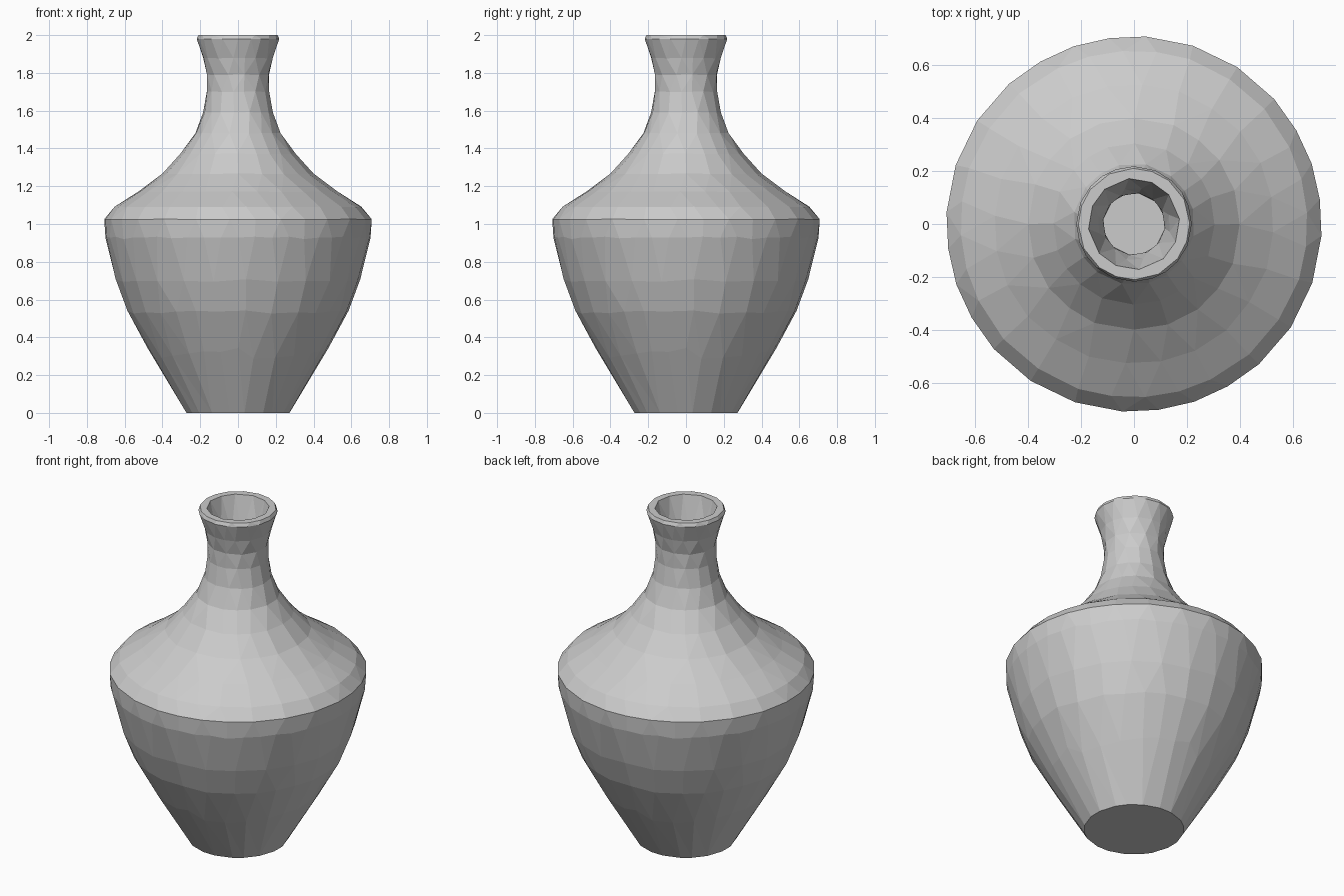
import bpy, bmesh, math

if "Cube" in bpy.data.objects:
    bpy.data.objects.remove(bpy.data.objects["Cube"])

SEGMENTS = 48

# Half profile (radius, height): outside from foot to lip, then inside down to the floor
outer = [(0.275, 0.0), (0.345, 0.12), (0.43, 0.26), (0.51, 0.40), (0.585, 0.54),
         (0.645, 0.70), (0.687, 0.86), (0.705, 0.96), (0.708, 1.025), (0.655, 1.09),
         (0.53, 1.17), (0.40, 1.265), (0.305, 1.37), (0.228, 1.48), (0.185, 1.59),
         (0.166, 1.70), (0.166, 1.79), (0.185, 1.88), (0.217, 1.98), (0.209, 2.0)]
inner = [(0.17, 2.0), (0.138, 1.88), (0.116, 1.78), (0.116, 1.70), (0.138, 1.57),
         (0.185, 1.455), (0.27, 1.335), (0.37, 1.225), (0.51, 1.12), (0.63, 1.05),
         (0.657, 1.0), (0.637, 0.86), (0.597, 0.70), (0.535, 0.54), (0.46, 0.40),
         (0.38, 0.26), (0.275, 0.06)]


def lathe(name, profile, segments):
    """Spin a profile about z and close both ends with flat caps."""
    bm = bmesh.new()
    rings = []
    for r, z in profile:
        rings.append([bm.verts.new((r * math.cos(2 * math.pi * i / segments),
                                    r * math.sin(2 * math.pi * i / segments), z))
                      for i in range(segments)])
    for a, b in zip(rings, rings[1:]):
        for i in range(segments):
            j = (i + 1) % segments
            bm.faces.new((a[i], a[j], b[j], b[i]))
    bm.faces.new(rings[0][::-1])
    bm.faces.new(rings[-1])
    bmesh.ops.recalc_face_normals(bm, faces=bm.faces)
    mesh = bpy.data.meshes.new(name)
    bm.to_mesh(mesh)
    bm.free()
    obj = bpy.data.objects.new(name, mesh)
    bpy.context.collection.objects.link(obj)
    return obj


# Vase body with hollow interior
vase = lathe("vase", outer + inner, SEGMENTS)

clay = bpy.data.materials.new("grey clay")
clay.diffuse_color = (0.6, 0.6, 0.6, 1.0)
clay.use_nodes = True
clay.node_tree.nodes["Principled BSDF"].inputs["Base Color"].default_value = clay.diffuse_color
vase.data.materials.append(clay)

# Irregular low-poly facets
facets = vase.modifiers.new("facets", 'DECIMATE')
facets.ratio = 0.4
bpy.context.view_layer.objects.active = vase
vase.select_set(True)
bpy.ops.object.modifier_apply(modifier=facets.name)
